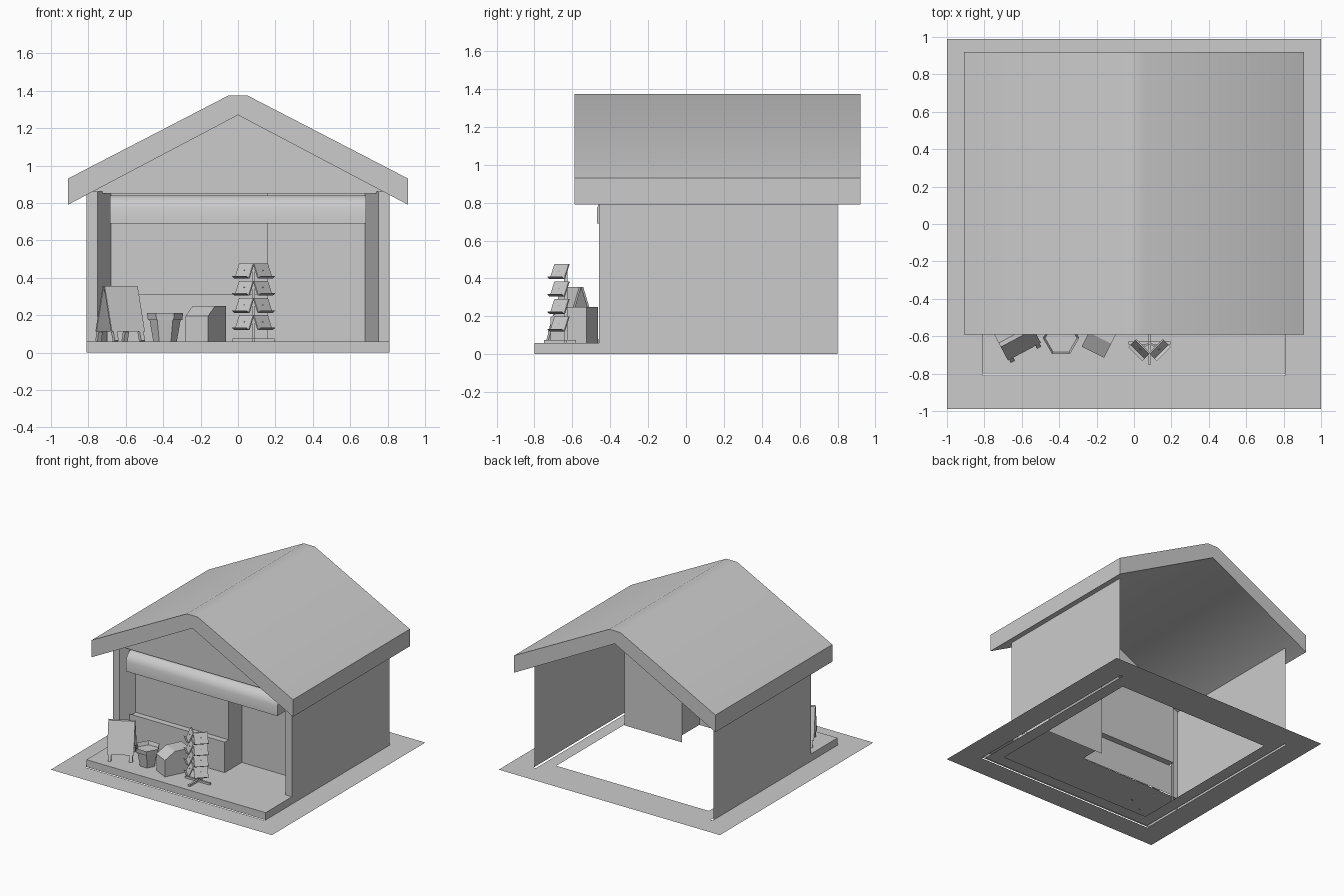
import bpy, bmesh, math
from mathutils import Vector, Matrix

cube = bpy.data.objects.get("Cube")
if cube:
    bpy.data.objects.remove(cube, do_unlink=True)

grey = bpy.data.materials.new("plain_grey")
grey.use_nodes = True
COLOR = (0.6, 0.6, 0.6, 1)
grey.diffuse_color = COLOR
grey.node_tree.nodes["Principled BSDF"].inputs["Base Color"].default_value = COLOR


def finish(name, bm, solid=True, smooth=False):
    if solid:
        bmesh.ops.recalc_face_normals(bm, faces=bm.faces[:])
    mesh = bpy.data.meshes.new(name)
    bm.to_mesh(mesh)
    bm.free()
    mesh.materials.append(grey)
    ob = bpy.data.objects.new(name, mesh)
    bpy.context.collection.objects.link(ob)
    if smooth:
        bpy.ops.object.select_all(action='DESELECT')
        ob.select_set(True)
        bpy.context.view_layer.objects.active = ob
        bpy.ops.object.shade_smooth_by_angle(angle=math.radians(60))
    return ob


def add_prism(bm, pts, shift):
    """Closed solid: a flat outline swept along shift."""
    face = bm.faces.new([bm.verts.new(p) for p in pts])
    out = bmesh.ops.extrude_face_region(bm, geom=[face], use_keep_orig=True)
    moved = [g for g in out["geom"] if isinstance(g, bmesh.types.BMVert)]
    bmesh.ops.translate(bm, verts=moved, vec=Vector(shift))


def prism(name, pts, shift, smooth=False):
    bm = bmesh.new()
    add_prism(bm, pts, shift)
    return finish(name, bm, True, smooth)


def sheet(name, plan, z0, z1):
    """Thin wall standing on an open plan line."""
    bm = bmesh.new()
    low = [bm.verts.new((x, y, z0)) for x, y in plan]
    top = [bm.verts.new((x, y, z1)) for x, y in plan]
    for i in range(len(plan) - 1):
        bm.faces.new((low[i], low[i + 1], top[i + 1], top[i]))
    return finish(name, bm, False)


def plate(name, pts):
    bm = bmesh.new()
    bm.faces.new([bm.verts.new(p) for p in pts])
    return finish(name, bm, False)


def frame(name, outer, inner, z=0):
    """Flat rectangular ring, each rectangle given as x0, x1, y0, y1."""
    bm = bmesh.new()
    rings = [[bm.verts.new((x, y, z)) for x, y in
              ((a, c), (b, c), (b, d), (a, d))] for a, b, c, d in (outer, inner)]
    o, i = rings
    for k in range(4):
        n = (k + 1) % 4
        bm.faces.new((o[k], o[n], i[n], i[k]))
    return finish(name, bm, False)


def add_bar(bm, a, b, r):
    """Square bar between two points."""
    a, b = Vector(a), Vector(b)
    d = b - a
    side = d.cross(Vector((0, 0, 1)))
    if side.length < 1e-5:
        side = Vector((1, 0, 0))
    side = side.normalized() * r
    up = d.cross(side).normalized() * r
    add_prism(bm, [a + side + up, a - side + up, a - side - up, a + side - up], d)


# Ground
frame("ground_border", (-1, 1, -.99, .99), (-.81, .81, -.81, .81))
frame("ground_inner_border", (-.79, .79, -.79, .81), (-.69, .69, -.69, .69))

# Platform, open underneath
FLOOR, LEDGE, TOP = .06, .31, .86
plan = [(-.81, -.41), (-.81, -.8), (.81, -.8), (.81, -.41), (.74, -.41),
        (.68, -.18), (.16, -.18), (.16, -.4)]
plate("platform_top", [(x, y, FLOOR) for x, y in plan])
sheet("platform_skirt", plan[:4], 0, FLOOR)

# Side walls, corner posts and shop front
sheet("right_wall_and_recess", [(.16, -.18), (.68, -.18), (.75, -.46),
                                (.81, -.46), (.81, .8)][::-1], 0, TOP)
sheet("left_wall", [(-.81, .8), (-.81, -.46), (-.75, -.46), (-.68, -.35)], 0, TOP)
sheet("counter", [(-.7, -.4), (.16, -.4), (.16, -.18)], FLOOR, LEDGE)
sheet("upper_front", [(-.68, -.35), (.16, -.35), (.16, -.18)], LEDGE, TOP)
plate("counter_ledge", [(-.68, -.4, LEDGE), (.16, -.4, LEDGE),
                        (.16, -.35, LEDGE), (-.68, -.35, LEDGE)])
plate("soffit", [(-.75, -.42, .85), (.75, -.42, .85), (.68, -.18, .85), (-.68, -.18, .85)])
plate("gable", [(-.81, -.42, .85), (.81, -.42, .85), (0, -.42, 1.28)])

# Roof
right = [(.05, 1.375), (.91, .93), (.91, .79), (0, 1.27)]
outline = right + [(-x, z) for x, z in right[2::-1]]
prism("roof", [(x, -.59, z) for x, z in outline], (0, 1.51, 0), smooth=True)

# Awning box
awning = [(-.38, .84), (-.42, .84), (-.455, .81), (-.47, .77), (-.47, .69), (-.38, .69)]
prism("awning", [(-.685, y, z) for y, z in awning], (1.37, 0, 0), smooth=True)

# Folding sign board: two leaning panels on legs
bm = bmesh.new()
u, n = Vector((.88, .47, 0)), Vector((.47, -.88, 0))
apex = Vector((-.63, -.6, .355))
for sign in (1, -1):
    foot = apex + n * sign * .1
    foot.z = FLOOR
    hem = apex.lerp(foot, .82)
    add_prism(bm, [apex - u * .1, apex + u * .1, hem + u * .1, hem - u * .1], n * sign * .012)
    for s in (-.08, .08):
        add_bar(bm, hem + u * s, foot + u * s, .012)
finish("sign_board", bm)

# Six-sided planter with a rim band
bm = bmesh.new()
for r0, r1, z0, z1 in ((.063, .083, FLOOR, .175), (.092, .097, .175, .212)):
    bmesh.ops.create_cone(bm, segments=6, cap_ends=True, radius1=r0, radius2=r1,
                          depth=z1 - z0,
                          matrix=Matrix.Translation((-.39, -.61, (z0 + z1) / 2))
                          @ Matrix.Rotation(math.radians(30), 4, 'Z'))
# open the top and sink the soil
lid = max(bm.faces, key=lambda f: f.calc_center_median().z)
bmesh.ops.inset_region(bm, faces=[lid], thickness=.012, depth=0)
bmesh.ops.translate(bm, verts=lid.verts[:], vec=(0, 0, -.03))
finish("planter", bm)

# Crate with a sloping top
corner = Vector((-.16, -.715, 0))
along, back = Vector((-.12, .06, 0)), Vector((.095, .19, 0))
side = [corner + back * t + Vector((0, 0, z)) for t, z in
        ((0, FLOOR), (1, FLOOR), (1, .25), (.4, .25), (0, .195))]
prism("crate", side, along)

# Leaflet rack: pole, feet and two columns of tilted trays
bm = bmesh.new()
cx, cy = .083, -.635
add_bar(bm, (cx, cy, FLOOR), (cx, cy, .46), .009)
add_bar(bm, (cx - .112, cy, .068), (cx + .112, cy, .068), .008)
add_bar(bm, (cx, -.75, .068), (cx, -.58, .068), .008)
finish("rack_stand", bm)
bm = bmesh.new()
for s in (-1, 1):
    for tier in range(4):
        z = .12 + tier * .092
        a = Vector((cx + s * .102, -.645, z))
        b = a + Vector((-s * .075, -.075, 0))
        lean = Vector((-s * .025, .025, .08))
        add_prism(bm, [a, b, b + lean, a + lean], (-s * .006, .006, 0))
        lip = Vector((s * .012, -.012, .01))
        add_prism(bm, [a, b, b + lip, a + lip], (0, 0, .004))
        add_bar(bm, (a + b + lean) / 2, (cx, cy, z + .05), .005)
finish("rack_trays", bm)
